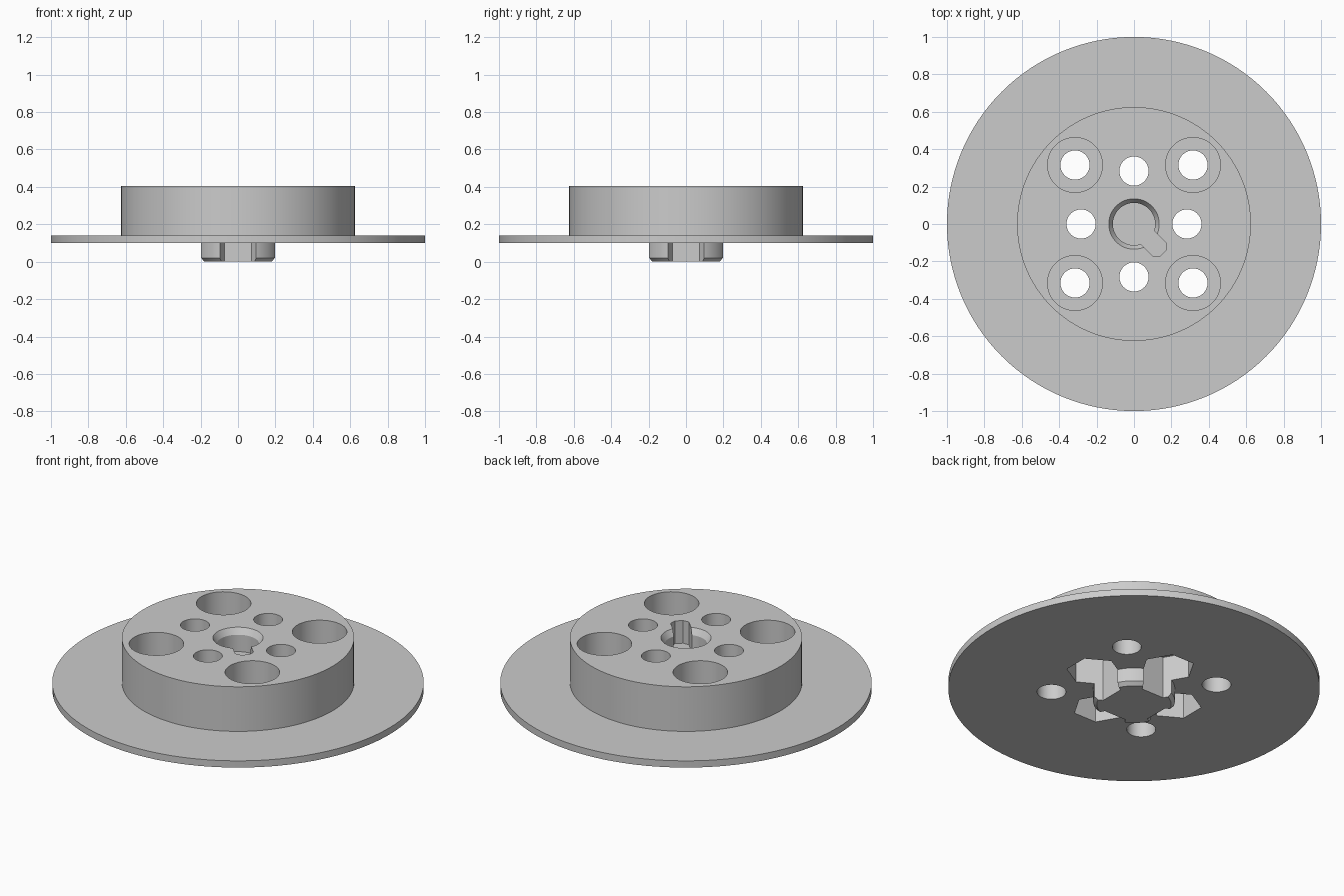
import bpy, bmesh, math

if "Cube" in bpy.data.objects:
    bpy.data.objects.remove(bpy.data.objects["Cube"])

grey = bpy.data.materials.new("plain_grey")
grey.use_nodes = True
grey.diffuse_color = (0.6, 0.6, 0.6, 1)
grey.node_tree.nodes["Principled BSDF"].inputs["Base Color"].default_value = (0.6, 0.6, 0.6, 1)


def lathe(name, profile, sides, turn=0.0, centre=(0, 0)):
    """Closed solid turned from (radius, height) points, bottom to top."""
    bm = bmesh.new()
    rings = []
    for r, z in profile:
        ring = []
        for i in range(sides):
            a = turn + math.tau * i / sides
            ring.append(bm.verts.new((centre[0] + r * math.cos(a), centre[1] + r * math.sin(a), z)))
        rings.append(ring)
    for low, high in zip(rings, rings[1:]):
        for i in range(sides):
            j = (i + 1) % sides
            bm.faces.new((low[i], low[j], high[j], high[i]))
    bm.faces.new(rings[0][::-1])
    bm.faces.new(rings[-1])
    return finish(name, bm)


def finish(name, bm):
    mesh = bpy.data.meshes.new(name)
    bm.to_mesh(mesh)
    bm.free()
    mesh.materials.append(grey)
    obj = bpy.data.objects.new(name, mesh)
    bpy.context.collection.objects.link(obj)
    return obj


def cut(body, cutter):
    cutter.hide_render = True
    mod = body.modifiers.new("cut", 'BOOLEAN')
    mod.operation = 'DIFFERENCE'
    mod.solver = 'EXACT'
    mod.object = cutter
    bpy.context.view_layer.objects.active = body
    bpy.ops.object.modifier_apply(modifier=mod.name)
    bpy.data.objects.remove(cutter)


# Hub, flange and drum turned as one solid
BOTTOM, FLANGE, TOP = 0.1, 0.14, 0.405
wheel = lathe("flanged_wheel", [(0.2, 0), (0.22, 0.02), (0.22, BOTTOM), (1, BOTTOM),
                                (1, FLANGE), (0.625, FLANGE), (0.625, TOP)], 128)

# Four counterbored holes on the diagonals, four hex pockets with holes on the axes
HOLE, HEAD = 0.078, 0.147
for k in range(4):
    a = k * math.pi / 2
    d = a + math.pi / 4
    diagonal = (0.446 * math.cos(d), 0.446 * math.sin(d))
    axial = (0.283 * math.cos(a), 0.283 * math.sin(a))
    cut(wheel, lathe("counterbore", [(HOLE, -0.1), (HOLE, 0.2), (HEAD, 0.2), (HEAD, 0.5)], 48, 0, diagonal))
    cut(wheel, lathe("nut_pocket", [(HEAD, -0.1), (HEAD, 0.25)], 6, a + math.pi / 6, axial))
    cut(wheel, lathe("screw_hole", [(HOLE, 0.2), (HOLE, 0.5)], 48, 0, axial))

# Central blind bore with a chamfered mouth
FLOOR = 0.27
cut(wheel, lathe("bore", [(0.113, FLOOR), (0.113, TOP - 0.035), (0.135, TOP), (0.135, 0.5)], 48))

# Key slot with clipped corners, running out from the bore
outline = [(0.03, -0.05), (0.195, -0.05), (0.22, -0.022), (0.22, 0.022), (0.195, 0.05), (0.03, 0.05)]
c = math.sqrt(0.5)
bm = bmesh.new()
base = bm.faces.new([bm.verts.new((c * (u + v), c * (v - u), FLOOR)) for u, v in outline])
top = bmesh.ops.extrude_face_region(bm, geom=[base])["geom"]
bmesh.ops.translate(bm, vec=(0, 0, 0.2), verts=[g for g in top if isinstance(g, bmesh.types.BMVert)])
bmesh.ops.recalc_face_normals(bm, faces=bm.faces)
cut(wheel, finish("key_slot", bm))

# Smooth walls, sharp rims
bpy.ops.object.select_all(action='DESELECT')
wheel.select_set(True)
bpy.context.view_layer.objects.active = wheel
bpy.ops.object.shade_smooth_by_angle(angle=math.radians(25))
